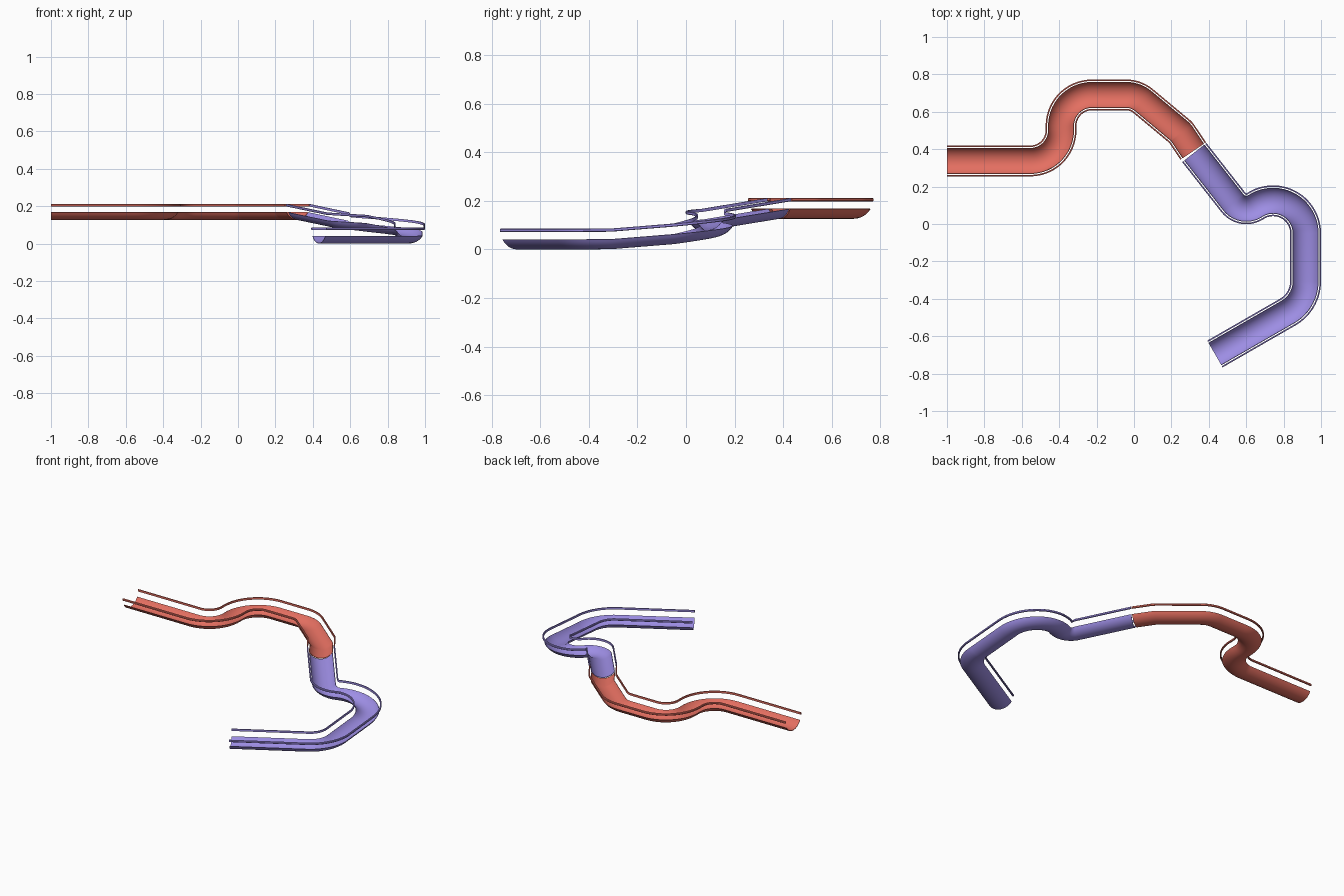
import bpy, bmesh, math
from mathutils import Vector, Matrix

if "Cube" in bpy.data.objects:
    bpy.data.objects.remove(bpy.data.objects["Cube"])

R = 0.08  # radius of the half pipe, centred at rail height


def material(name, color):
    m = bpy.data.materials.new(name)
    m.diffuse_color = color
    m.use_nodes = True
    m.node_tree.nodes["Principled BSDF"].inputs["Base Color"].default_value = m.diffuse_color
    return m


def rounded_path(corners):
    """Plan path from (x, y, fillet radius) corners."""
    pts = []
    for i, (x, y, r) in enumerate(corners):
        p = Vector((x, y))
        if r == 0:
            pts.append(p)
            continue
        d1 = (p - Vector(corners[i - 1][:2])).normalized()
        d2 = (Vector(corners[i + 1][:2]) - p).normalized()
        turn = math.atan2(d1.x * d2.y - d1.y * d2.x, d1.dot(d2))
        start = p - d1 * r * math.tan(abs(turn) / 2)
        centre = start + Vector((-d1.y, d1.x)) * math.copysign(r, turn)
        n = max(3, math.ceil(abs(turn) / math.radians(6)))
        pts += [centre + Matrix.Rotation(turn * k / n, 2) @ (start - centre)
                for k in range(n + 1)]
    return pts


def with_height(pts, levels):
    """Add z from (distance, height) levels along the path."""
    out, s = [], 0.0
    for i, p in enumerate(pts):
        if i:
            s += (p - pts[i - 1]).length
        z = levels[-1][1]
        for (s0, z0), (s1, z1) in zip(levels, levels[1:]):
            if s0 <= s <= s1:
                z = z0 + (z1 - z0) * (s - s0) / (s1 - s0)
                break
        out.append(Vector((p.x, p.y, z)))
    return out


def sweep(name, path, profile, mat):
    """Sweep a closed (sideways, up) profile along the path."""
    bm = bmesh.new()
    rings = []
    for i, p in enumerate(path):
        a = (p - path[i - 1]).to_2d().normalized() if i else None
        b = (path[i + 1] - p).to_2d().normalized() if i < len(path) - 1 else None
        a, b = a or b, b or a
        t = (a + b).normalized()
        side = Vector((t.y, -t.x, 0)) / t.dot(a)
        rings.append([bm.verts.new(p + side * u + Vector((0, 0, v)))
                      for u, v in profile])
    n = len(profile)
    for r0, r1 in zip(rings, rings[1:]):
        for k in range(n):
            bm.faces.new((r0[k], r0[(k + 1) % n], r1[(k + 1) % n], r1[k]))
    bm.faces.new(rings[0])
    bm.faces.new(rings[-1])
    bmesh.ops.recalc_face_normals(bm, faces=bm.faces)
    me = bpy.data.meshes.new(name)
    bm.to_mesh(me)
    bm.free()
    me.shade_smooth()
    me.set_sharp_from_angle(angle=math.radians(35))
    me.materials.append(mat)
    bpy.context.collection.objects.link(bpy.data.objects.new(name, me))


def arc(r, a0, a1, n=16):
    return [(r * math.sin(math.radians(a0 + (a1 - a0) * k / n)),
             R - r * math.cos(math.radians(a0 + (a1 - a0) * k / n)))
            for k in range(n + 1)]


# cross-sections: curved trough shell and thin edge rail
trough = arc(R, -60, 60) + arc(R - 0.003, 60, -60)
rail = [(0.0745, 0.072), (0.080, 0.072), (0.0825, 0.0745),
        (0.0825, 0.0825), (0.080, 0.085), (0.0745, 0.085)]

upper = with_height(rounded_path([
    (-1, 0.337, 0), (-0.39, 0.337, 0.165), (-0.39, 0.69, 0.165),
    (0.01, 0.69, 0.14), (0.25, 0.49, 0.06), (0.317, 0.390, 0)]),
    [(0, 0.126), (9, 0.126)])

lower = with_height(rounded_path([
    (0.3225, 0.382, 0), (0.581, 0.052, 0.087), (0.9175, 0.2716, 0.174),
    (0.9175, -0.416, 0.19), (0.4325, -0.695, 0)]),
    [(0, 0.126), (0.34, 0.082), (0.47, 0.068), (0.59, 0.055), (0.72, 0.039),
     (0.84, 0.022), (0.98, 0.009), (1.1, 0.001), (1.2, 0), (9, 0)])

red = material("red", (0.78, 0.16, 0.12, 1))
purple = material("purple", (0.34, 0.27, 0.78, 1))

# each chute section: trough plus a rail on both sides
for label, path, mat in (("upper", upper, red), ("lower", lower, purple)):
    sweep(label + "_trough", path, trough, mat)
    for side, sign in (("left", -1), ("right", 1)):
        sweep(f"{label}_{side}_rail", path, [(u * sign, v) for u, v in rail], mat)
